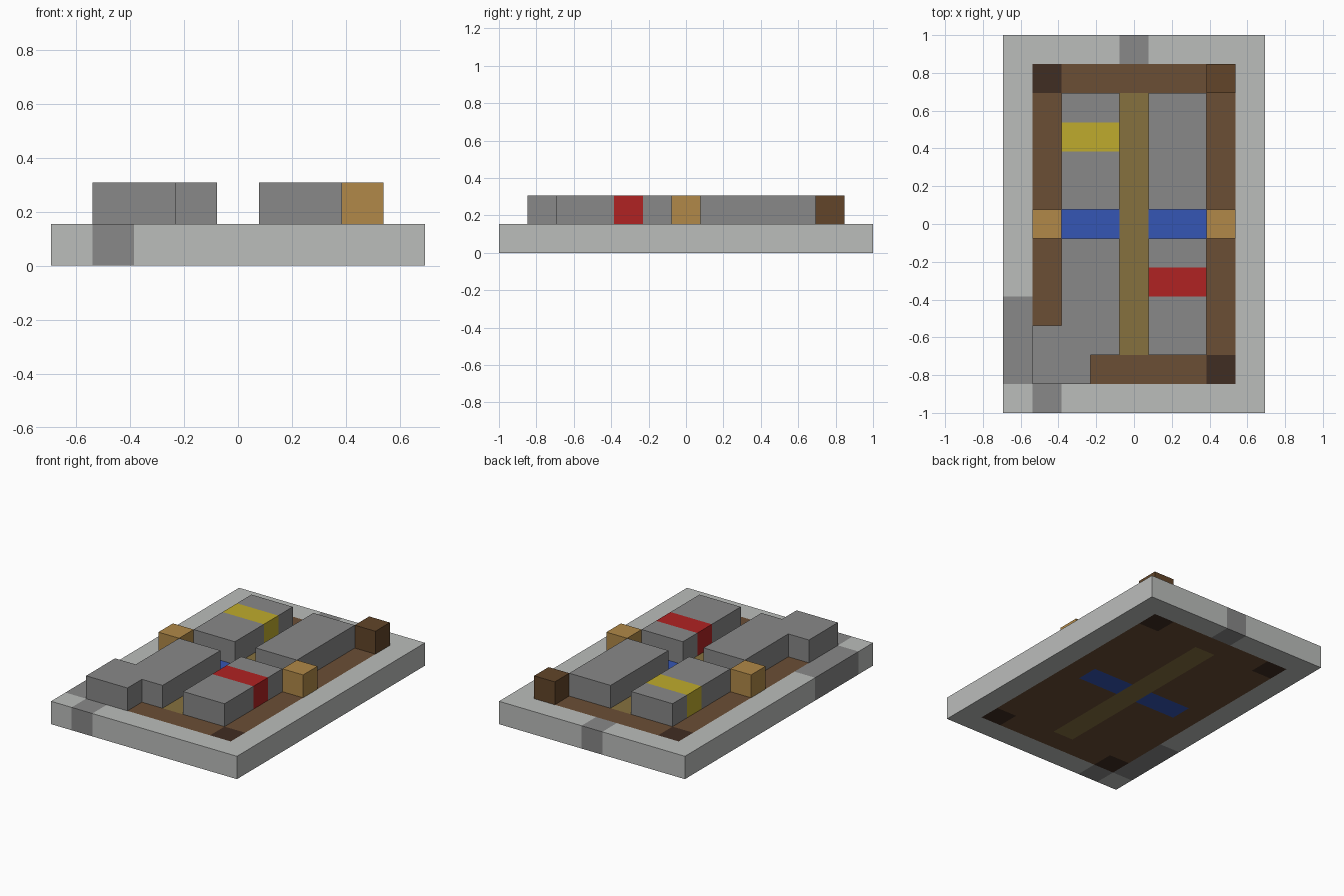
import bpy
import bmesh
import math

cube = bpy.data.objects.get("Cube")
if cube:
    bpy.data.objects.remove(cube, do_unlink=True)

COLS, ROWS = 9, 13
U = 2 / ROWS  # one block


def linear(c):
    return c / 12.92 if c <= 0.04045 else ((c + 0.055) / 1.055) ** 2.4


def make_material(name, hex_code):
    rgb = [linear(int(hex_code[k:k + 2], 16) / 255) for k in (0, 2, 4)]
    mat = bpy.data.materials.new(name)
    mat.use_nodes = True
    mat.diffuse_color = (*rgb, 1)
    mat.node_tree.nodes["Principled BSDF"].inputs["Base Color"].default_value = (*rgb, 1)
    return mat


PALETTE = {
    "light_grey": make_material("light_grey", "bbbdbb"),
    "mid_grey": make_material("mid_grey", "888888"),
    "brown": make_material("brown", "6b4e35"),
    "post_brown": make_material("post_brown", "624529"),
    "dark_brown": make_material("dark_brown", "402d22"),
    "ochre": make_material("ochre", "86713f"),
    "tan": make_material("tan", "b18948"),
    "blue": make_material("blue", "3556b5"),
    "yellow": make_material("yellow", "bfab2d"),
    "red": make_material("red", "b02222"),
}


def build(name, layer, rule):
    """One block-high part made of the cells for which rule(i, j) gives a colour."""
    bm = bmesh.new()
    cells = {}
    mesh = bpy.data.meshes.new(name)
    slots = []

    def corner(i, j):
        if (i, j) not in cells:
            cells[i, j] = bm.verts.new(((i - COLS / 2) * U, (j - ROWS / 2) * U, layer * U))
        return cells[i, j]

    for i in range(COLS):
        for j in range(ROWS):
            colour = rule(i, j)
            if not colour:
                continue
            if colour not in slots:
                slots.append(colour)
                mesh.materials.append(PALETTE[colour])
            face = bm.faces.new([corner(i, j), corner(i + 1, j),
                                 corner(i + 1, j + 1), corner(i, j + 1)])
            face.material_index = slots.index(colour)
    bm.to_mesh(mesh)
    bm.free()
    obj = bpy.data.objects.new(name, mesh)
    bpy.context.collection.objects.link(obj)
    solid = obj.modifiers.new("thickness", "SOLIDIFY")
    solid.thickness = U
    solid.offset = 1
    return obj


# Outer rim with a few darker blocks
def rim_rule(i, j):
    if 0 < i < COLS - 1 and 0 < j < ROWS - 1:
        return None
    marked = (i, j) in ((1, 0), (4, 12)) or (i == 0 and 1 <= j <= 3)
    return "mid_grey" if marked else "light_grey"


# Floor with dark corners, centre strip and blue cross band
def floor_rule(i, j):
    if not (0 < i < COLS - 1 and 0 < j < ROWS - 1):
        return None
    if i in (1, 7) and j in (1, 11):
        return "dark_brown"
    if i == 4 and 2 <= j <= 10:
        return "ochre"
    if j == 6 and 2 <= i <= 6:
        return "blue"
    return "brown"


build("rim", 0, rim_rule)
build("floor", 0, floor_rule)


# Raised blocks, two of them with a coloured band
def block_rule(i0, j0, band_row=None, band=None):
    def rule(i, j):
        if i0 <= i < i0 + 2 and j0 <= j < j0 + 4:
            return band if j == band_row else "mid_grey"
    return rule


def stepped_rule(i, j):
    step = i in (1, 2) and j in (1, 2)
    return "mid_grey" if step or block_rule(2, 2)(i, j) else None


build("front_right_stepped_block", 1, stepped_rule)
build("front_left_block", 1, block_rule(5, 2, 4, "red"))
build("back_right_block", 1, block_rule(2, 7, 9, "yellow"))
build("back_left_block", 1, block_rule(5, 7))

# Single posts
for name, cell, colour in (("right_post", (1, 6), "tan"),
                           ("left_post", (7, 6), "tan"),
                           ("corner_post", (7, 11), "post_brown")):
    build(name, 1, lambda i, j: colour if (i, j) == cell else None)
